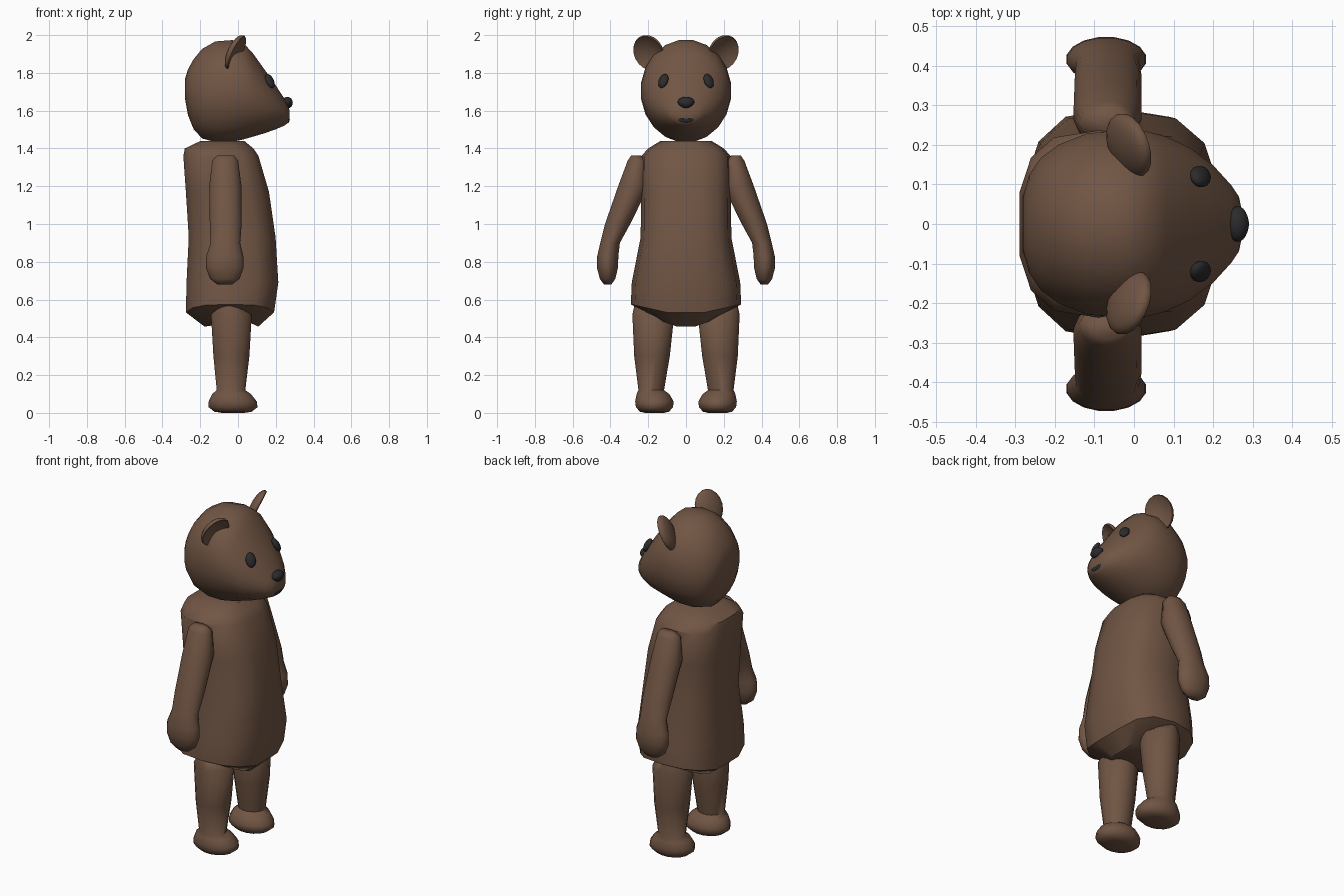
import bpy, bmesh, math
from mathutils import Vector, Matrix

if "Cube" in bpy.data.objects:
    bpy.data.objects.remove(bpy.data.objects["Cube"])


def material(name, rgb):
    m = bpy.data.materials.new(name)
    m.diffuse_color = (*rgb, 1)
    m.use_nodes = True
    m.node_tree.nodes["Principled BSDF"].inputs["Base Color"].default_value = m.diffuse_color
    return m


BROWN = material("brown_fur", (0.165, 0.092, 0.058))
BLACK = material("black_features", (0.024, 0.024, 0.026))


def finish(name, bm, mat, mirror=False, angle=40):
    bmesh.ops.recalc_face_normals(bm, faces=bm.faces)
    me = bpy.data.meshes.new(name)
    bm.to_mesh(me)
    bm.free()
    me.materials.append(mat)
    ob = bpy.data.objects.new(name, me)
    bpy.context.collection.objects.link(ob)
    if mirror:
        mod = ob.modifiers.new("mirror", 'MIRROR')
        mod.use_axis = (False, True, False)
    bpy.ops.object.select_all(action='DESELECT')
    ob.select_set(True)
    bpy.context.view_layer.objects.active = ob
    bpy.ops.object.shade_smooth_by_angle(angle=math.radians(angle))
    return ob


def power(v, e):
    return math.copysign(abs(v) ** e, v)


def loft(name, rings, place, n=16, e=1.0, mat=BROWN, mirror=False, angle=40):
    """Skin closed rings; place(ring, c, s) gives the position of one vertex."""
    bm = bmesh.new()
    loops = []
    for r in rings:
        loop = []
        for i in range(n):
            a = math.tau * (i + 0.5) / n
            loop.append(bm.verts.new(place(r, power(math.cos(a), e), power(math.sin(a), e))))
        loops.append(loop)
    for a, b in zip(loops, loops[1:]):
        for i in range(n):
            j = (i + 1) % n
            bm.faces.new((a[i], a[j], b[j], b[i]))
    bm.faces.new(loops[0])
    bm.faces.new(loops[-1])
    return finish(name, bm, mat, mirror, angle)


# Torso: z, back x, front x, half width, sag of the ring towards the middle
torso = [(0.49, -0.18, 0.11, 0.14, 0.05), (0.575, -0.28, 0.195, 0.292, 0.065),
         (0.69, -0.277, 0.218, 0.287, 0), (0.93, -0.265, 0.203, 0.24, 0),
         (1.17, -0.28, 0.168, 0.238, 0), (1.36, -0.293, 0.112, 0.236, 0),
         (1.40, -0.285, 0.085, 0.20, 0), (1.44, -0.20, 0.035, 0.135, 0)]
loft("torso", torso, lambda r, c, s: (
    (r[1] + r[2]) / 2 + (r[2] - r[1]) / 2 * c, r[3] * s, r[0] - r[4] * (1 - abs(s))),
    n=14, e=0.72, angle=35)

# Head: x, bottom z, top z, half width
head = [(-0.28, 1.66, 1.77, 0.07), (-0.265, 1.575, 1.82, 0.125), (-0.235, 1.50, 1.875, 0.17),
        (-0.19, 1.45, 1.93, 0.203), (-0.12, 1.43, 1.97, 0.231), (-0.03, 1.432, 1.977, 0.241),
        (0.03, 1.445, 1.96, 0.237), (0.08, 1.46, 1.905, 0.224), (0.14, 1.478, 1.82, 0.196),
        (0.20, 1.50, 1.735, 0.15), (0.245, 1.52, 1.665, 0.10), (0.265, 1.535, 1.63, 0.07),
        (0.272, 1.56, 1.605, 0.035)]
loft("head", head, lambda r, c, s: (
    r[0], r[3] * c, (r[1] + r[2]) / 2 + (r[2] - r[1]) / 2 * s), n=20)


def limb(r, c, s):
    z, x, y, rx, ry = r
    return (x + rx * c, y + ry * s, z)


# Arms with mitten hands: z, centre x, centre y, half depth, half width
arm = [(1.363, -0.065, 0.265, 0.045, 0.025), (1.335, -0.068, 0.258, 0.07, 0.052),
       (1.2, -0.067, 0.278, 0.087, 0.083), (1.0, -0.065, 0.362, 0.086, 0.068),
       (0.90, -0.067, 0.402, 0.08, 0.053), (0.83, -0.07, 0.414, 0.10, 0.057),
       (0.77, -0.07, 0.416, 0.102, 0.057), (0.71, -0.07, 0.415, 0.08, 0.042),
       (0.68, -0.07, 0.415, 0.04, 0.02)]
loft("arms", arm, limb, mirror=True, angle=60)

# Legs with feet
leg = [(0.57, -0.05, 0.18, 0.06, 0.095), (0.52, -0.035, 0.173, 0.11, 0.113),
       (0.30, -0.035, 0.18, 0.097, 0.096), (0.12, -0.037, 0.184, 0.077, 0.069),
       (0.10, -0.034, 0.175, 0.105, 0.088), (0.06, -0.028, 0.167, 0.13, 0.104),
       (0.03, -0.026, 0.167, 0.132, 0.10), (0.006, -0.026, 0.167, 0.10, 0.078),
       (0.0, -0.026, 0.167, 0.06, 0.05)]
loft("legs", leg, limb, mirror=True, angle=60)


def blob(name, centre, size, normal, mat, mirror=False, shape=None):
    """Ellipsoid whose short local x axis points along normal."""
    bm = bmesh.new()
    bmesh.ops.create_uvsphere(bm, u_segments=18, v_segments=12, radius=1,
                              matrix=Matrix.Rotation(math.pi / 2, 4, 'Y'))
    for v in bm.verts:
        if shape:
            shape(v.co)
        v.co = Vector([a * b for a, b in zip(v.co, size)])
    x = Vector(normal).normalized()
    y = Vector((0, 0, 1)).cross(x).normalized()
    z = x.cross(y)
    rot = Matrix((x, y, z)).transposed().to_4x4()
    bm.transform(Matrix.Translation(centre) @ rot)
    return finish(name, bm, mat, mirror, 50)


def cup(co):
    # hollow out the front of the ear
    if co.x > 0.05:
        r2 = co.y ** 2 + co.z ** 2
        co.x = 0.3 - 0.75 * (1 - r2)


def heart(co):
    # nose is wide above and narrow below
    co.y *= 1 + 0.3 * min(co.z, 0)


def smile(co):
    # mouth is flat above
    co.z = min(co.z, 0.35)


blob("ears", (-0.012, 0.198, 1.908), (0.036, 0.085, 0.101), (0.85, 0.33, -0.42), BROWN, True, cup)
blob("eyes", (0.168, 0.12, 1.757), (0.018, 0.028, 0.041), (0.66, 0.5, 0.45), BLACK, True)
blob("nose", (0.262, 0, 1.643), (0.028, 0.045, 0.031), (1, 0, 0.25), BLACK, False, heart)
blob("mouth", (0.262, 0, 1.552), (0.012, 0.044, 0.018), (1, 0, -0.1), BLACK, False, smile)
